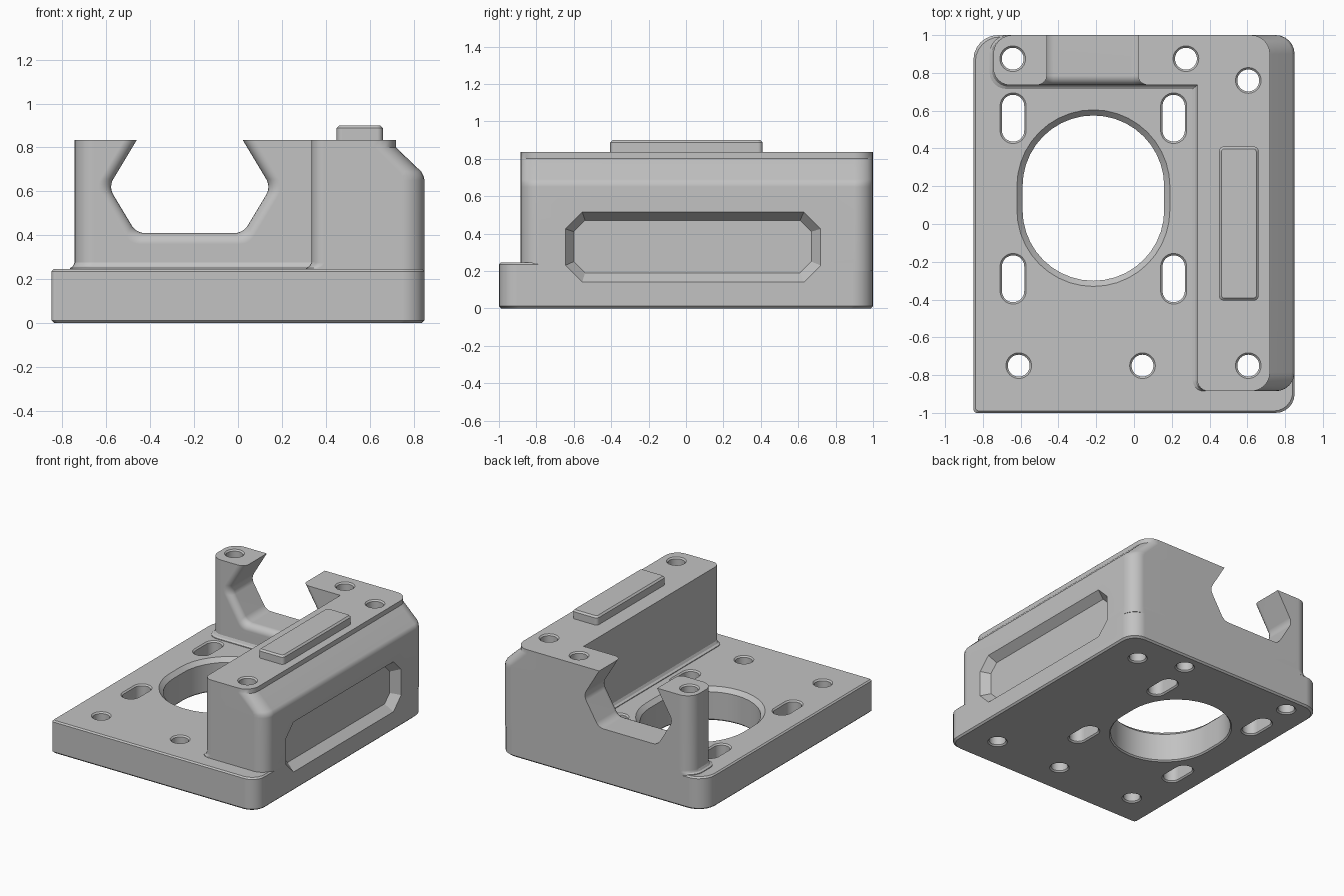
import bpy, bmesh, math
from mathutils import Vector

cube = bpy.data.objects.get("Cube")
if cube:
    bpy.data.objects.remove(cube, do_unlink=True)

grey = bpy.data.materials.new("machined_grey")
grey.use_nodes = True
colour = (0.54, 0.54, 0.54, 1)
grey.diffuse_color = colour
grey.node_tree.nodes["Principled BSDF"].inputs["Base Color"].default_value = colour


def fillet(corners, radii, segments=6):
    """Round each corner of a 2D outline; one segment gives a chamfer."""
    pts = [Vector(c) for c in corners]
    out = []
    for i, p in enumerate(pts):
        r = radii[i] if isinstance(radii, (list, tuple)) else radii
        u = (pts[i - 1] - p).normalized()
        v = (pts[(i + 1) % len(pts)] - p).normalized()
        half = u.angle(v) / 2
        inward = (u + v).normalized() / math.sin(half)
        a = (u / math.tan(half) - inward).normalized()
        b = (v / math.tan(half) - inward).normalized()
        for k in range(segments + 1):
            out.append(p + (inward + a.slerp(b, k / segments)) * r)
    return out


def rect(x0, x1, y0, y1, radii=0.0, segments=6):
    return fillet([(x0, y0), (x1, y0), (x1, y1), (x0, y1)], radii, segments)


def loft(name, rings, axis="z"):
    """Skin a stack of (position, outline) rings along an axis."""
    place = {"z": lambda p, d: (p.x, p.y, d),
             "y": lambda p, d: (p.x, d, p.y),
             "x": lambda p, d: (d, p.x, p.y)}[axis]
    bm = bmesh.new()
    loops = [[bm.verts.new(place(p, d)) for p in outline] for d, outline in rings]
    for a, b in zip(loops, loops[1:]):
        for i in range(len(a)):
            j = (i + 1) % len(a)
            bm.faces.new((a[i], a[j], b[j], b[i]))
    bm.faces.new(loops[0][::-1])
    bm.faces.new(loops[-1])
    bmesh.ops.remove_doubles(bm, verts=bm.verts, dist=0.0002)
    bmesh.ops.recalc_face_normals(bm, faces=bm.faces)
    mesh = bpy.data.meshes.new(name)
    bm.to_mesh(mesh)
    bm.free()
    mesh.materials.append(grey)
    obj = bpy.data.objects.new(name, mesh)
    bpy.context.collection.objects.link(obj)
    return obj


def combine(target, other, operation):
    mod = target.modifiers.new("combine", "BOOLEAN")
    mod.operation, mod.object, mod.solver = operation, other, "EXACT"
    bpy.context.view_layer.objects.active = target
    bpy.ops.object.modifier_apply(modifier=mod.name)
    bpy.data.objects.remove(other, do_unlink=True)


def finish(obj):
    bpy.ops.object.select_all(action="DESELECT")
    obj.select_set(True)
    bpy.context.view_layer.objects.active = obj
    bpy.ops.object.shade_smooth_by_angle(angle=math.radians(25))
    obj.modifiers.new("even_shading", "WEIGHTED_NORMAL").keep_sharp = True


# Base plate with slightly broken edges
def base_outline(e):
    return rect(-0.85 + e, 0.85 - e, -1 + e, 1 - e, [0.02, 0.1, 0.11, 0.13])


body = loft("mount_body", [(0, base_outline(0.012)), (0.012, base_outline(0)),
                           (0.235, base_outline(0)), (0.245, base_outline(0.01))])

# Tall side block with a sloping shoulder
block_levels = [(0.2, 0.85, 0.025), (0.25, 0.85, 0.025), (0.258, 0.85, 0.01),
                (0.275, 0.85, 0), (0.65, 0.85, 0), (0.67, 0.846, 0),
                (0.69, 0.835, 0), (0.8, 0.72, 0), (0.835, 0.72, 0)]
combine(body, loft("side_block", [
    (z, rect(0.335 - e, x, -0.885, 1, [0.06, 0.1, 0.1, 0])) for z, x, e in block_levels]), "UNION")

# Back wall
wall_levels = [(0.2, 0.02), (0.25, 0.02), (0.258, 0.008), (0.275, 0), (0.835, 0)]
combine(body, loft("back_wall", [
    (z, rect(-0.745 - e, 0.5, 0.735 - e, 1, [0.09, 0, 0, 0.1])) for z, e in wall_levels]), "UNION")


# Six-sided notch in the wall, with a rounded front lip
def notch(d):
    left, right, mid = -0.59 - 1.15 * d, 0.15 + 1.15 * d, 0.62
    low, high = 0.41 - d, 0.88 + d
    lean, rise = 0.6 * (mid - low), 0.6 * (high - mid)
    return fillet([(left + lean, low), (right - lean, low), (right, mid),
                   (right - rise, high), (left + rise, high), (left, mid)], 0.07)


lip = 0.05
rings = [(0.65, notch(lip))]
for k in range(6):
    a = k / 5 * math.pi / 2
    rings.append((0.735 + lip * (1 - math.cos(a)), notch(lip * (1 - math.sin(a)))))
rings.append((1.1, notch(0)))
combine(body, loft("notch_cutter", rings, "y"), "DIFFERENCE")


# Through holes: round, slotted and the large bore
def hole(x, y, width, length, top, chamfer=0.01):
    def ring(e):
        w, h = width / 2 + e, length / 2 + e
        return rect(x - w, x + w, y - h, y + h, w, 10)
    far = 0.02
    cutter = loft("hole_cutter", [(-far, ring(far + 0.01)), (0.01, ring(0)),
                                  (top - chamfer, ring(0)), (top + far, ring(chamfer + far))])
    combine(body, cutter, "DIFFERENCE")


low, high = 0.245, 0.835
for x, y, top in [(-0.642, 0.875, high), (0.275, 0.875, high), (0.605, 0.76, high),
                  (0.605, -0.75, high), (0.045, -0.75, low), (-0.61, -0.75, low)]:
    hole(x, y, 0.116, 0.116, top)
for x in (-0.64, 0.21):
    for y in (-0.29, 0.56):
        hole(x, y, 0.118, 0.248, low)
hole(-0.215, 0.137, 0.75, 0.875, low, 0.03)

# Tapered pocket on the outer side
combine(body, loft("pocket_cutter", [
    (0.79, rect(-0.6, 0.67, 0.19, 0.47, 0.06, 1)),
    (0.91, rect(-0.69, 0.77, 0.09, 0.56, 0.12, 1))], "x"), "DIFFERENCE")
finish(body)

# Raised pad on top of the block
pad = loft("top_pad", [(0.83, rect(0.45, 0.66, -0.405, 0.41, 0.025)),
                       (0.888, rect(0.45, 0.66, -0.405, 0.41, 0.025)),
                       (0.9, rect(0.462, 0.648, -0.393, 0.398, 0.018))])
finish(pad)
